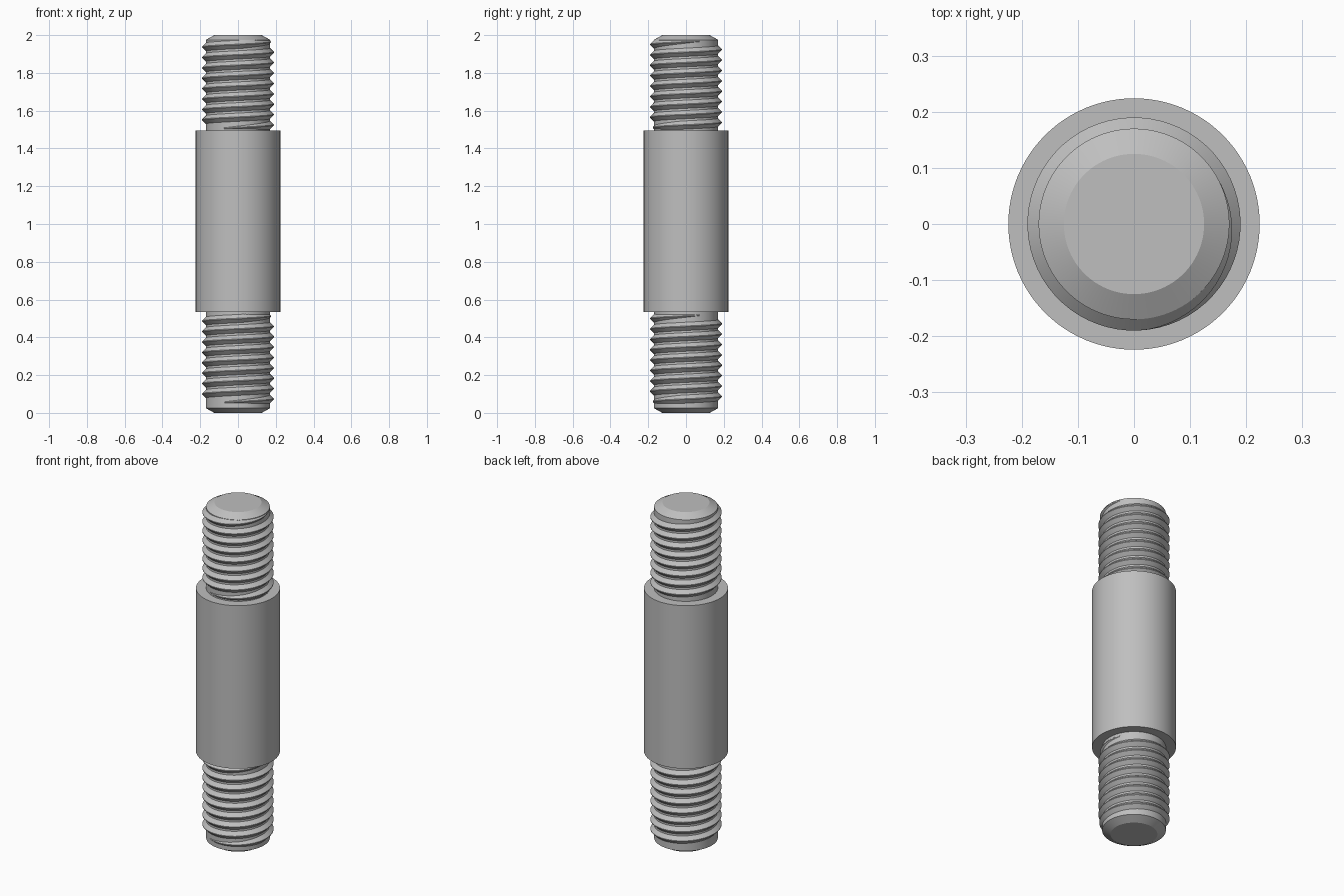
import bpy, bmesh, math

old = bpy.data.objects.get("Cube")
if old:
    bpy.data.objects.remove(old, do_unlink=True)

# Single plain steel colour
steel = bpy.data.materials.new("steel_grey")
steel.use_nodes = True
COLOUR = (0.52, 0.52, 0.52, 1)
steel.diffuse_color = COLOUR
steel.node_tree.nodes["Principled BSDF"].inputs["Base Color"].default_value = COLOUR


def build(name, rings, closed_rings):
    """Skin a list of point rings (same length) and cap both ends."""
    bm = bmesh.new()
    loops = [[bm.verts.new(p) for p in ring] for ring in rings]
    n = len(loops[0])
    for a, b in zip(loops, loops[1:]):
        for i in range(n if closed_rings else n - 1):
            j = (i + 1) % n
            bm.faces.new((a[i], a[j], b[j], b[i]))
    bm.faces.new(loops[0])
    bm.faces.new(loops[-1])
    bmesh.ops.recalc_face_normals(bm, faces=bm.faces)
    mesh = bpy.data.meshes.new(name)
    bm.to_mesh(mesh)
    bm.free()
    mesh.materials.append(steel)
    obj = bpy.data.objects.new(name, mesh)
    bpy.context.collection.objects.link(obj)
    bpy.ops.object.select_all(action="DESELECT")
    bpy.context.view_layer.objects.active = obj
    obj.select_set(True)
    bpy.ops.object.shade_smooth_by_angle(angle=math.radians(25))
    return obj


def point(radius, angle, z):
    return (radius * math.cos(angle), radius * math.sin(angle), z)


def lathe(name, profile, sides=96):
    build(name, [[point(r, math.tau * i / sides, z) for i in range(sides)]
                 for r, z in profile], True)


ROOT, CREST, PITCH = 0.17, 0.19, 0.055
TURNS, FADE, STEPS = 8.4, 0.3, 64


def thread(name, top):
    """Right-handed V ridge winding down from top, fading in and out."""
    rings = []
    count = int(TURNS * STEPS)
    for k in range(count + 1):
        turn = k / STEPS
        full = max(0.04, min(1, turn / FADE, (TURNS - turn) / FADE))
        angle = math.radians(25) - math.tau * turn
        z = top - PITCH * turn
        tip = ROOT + (CREST - ROOT) * full
        half = 0.005 + 0.019 * full
        base = ROOT - 0.002
        rings.append([point(base, angle, z - half), point(tip, angle, z - 0.002),
                      point(tip, angle, z + 0.002), point(base, angle, z + half)])
    build(name, rings, True)


# Thick plain shank in the middle
lathe("shank", [(0.224, 0.535), (0.224, 1.495)])

# Chamfered stud ends, each with its thread
lathe("upper_stud", [(ROOT, 1.45), (ROOT, 1.975), (0.125, 2.0)])
lathe("lower_stud", [(0.125, 0.0), (ROOT, 0.025), (ROOT, 0.58)])
thread("upper_thread", 1.968)
thread("lower_thread", 0.517)
